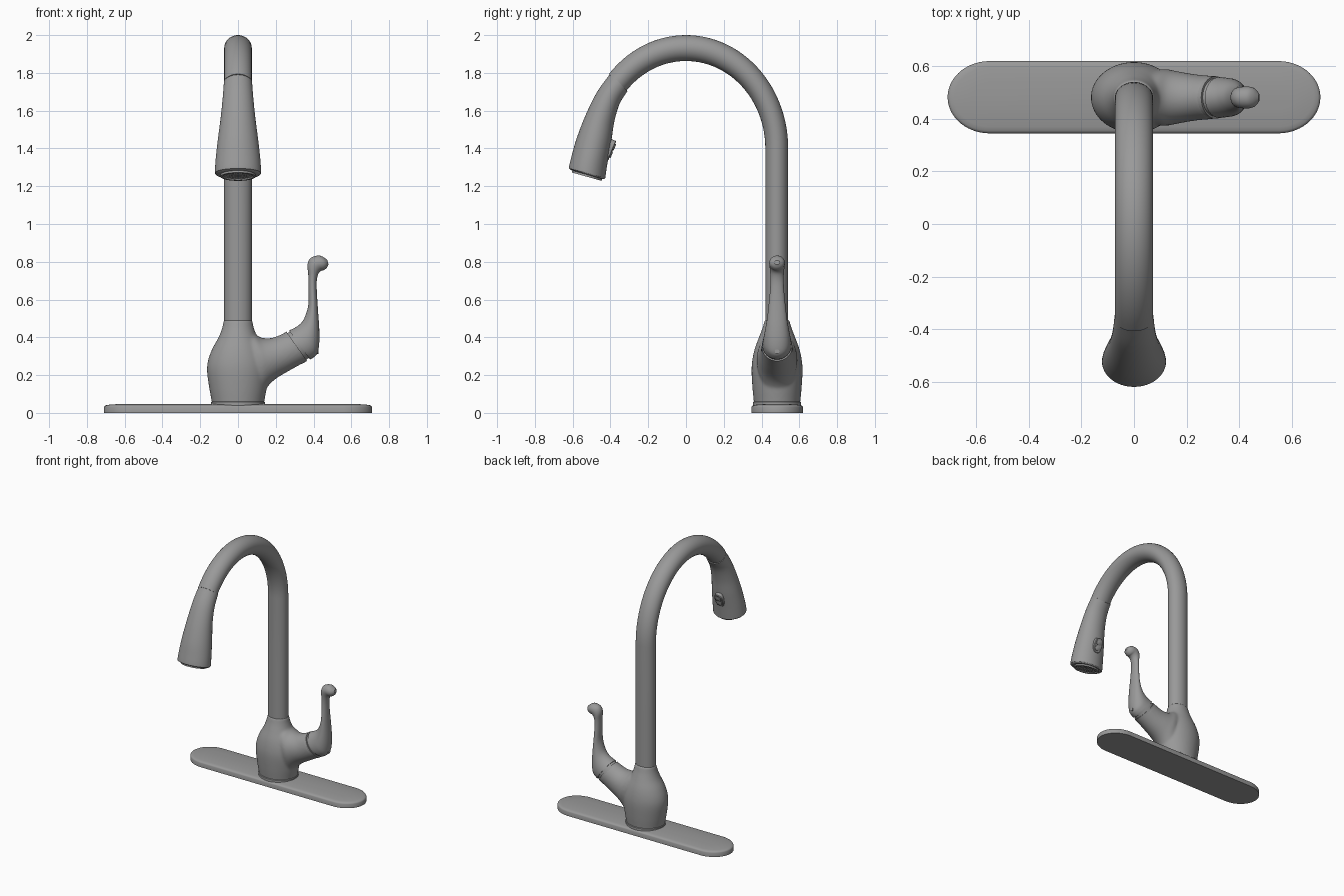
import bpy, bmesh, math
from mathutils import Vector

if "Cube" in bpy.data.objects:
    bpy.data.objects.remove(bpy.data.objects["Cube"])

YC = 0.482  # depth of the mounting axis
metal = bpy.data.materials.new("brushed_grey")
metal.diffuse_color = (0.32, 0.32, 0.32, 1)
metal.use_nodes = True
metal.node_tree.nodes["Principled BSDF"].inputs["Base Color"].default_value = metal.diffuse_color


def catmull(st, steps):
    """Smoothly interpolate a list of equal-length station tuples."""
    out = []
    for i in range(len(st) - 1):
        p0, p1, p2, p3 = st[max(i - 1, 0)], st[i], st[i + 1], st[min(i + 2, len(st) - 1)]
        for k in range(steps):
            t = k / steps
            out.append(tuple(0.5 * (2 * b + (c - a) * t + (2 * a - 5 * b + 4 * c - d) * t * t
                                    + (3 * b - a - 3 * c + d) * t ** 3)
                             for a, b, c, d in zip(p0, p1, p2, p3)))
    return out + [tuple(st[-1])]


def skin(name, rings, angle=35):
    """Skin closed rings of points, cap both ends."""
    bm = bmesh.new()
    rows = [[bm.verts.new(p) for p in r] for r in rings]
    n = len(rows[0])
    for a, b in zip(rows, rows[1:]):
        for i in range(n):
            bm.faces.new((a[i], a[(i + 1) % n], b[(i + 1) % n], b[i]))
    bm.faces.new(rows[0])
    bm.faces.new(rows[-1])
    bmesh.ops.recalc_face_normals(bm, faces=bm.faces)
    me = bpy.data.meshes.new(name)
    bm.to_mesh(me)
    bm.free()
    me.materials.append(metal)
    ob = bpy.data.objects.new(name, me)
    bpy.context.collection.objects.link(ob)
    bpy.ops.object.select_all(action='DESELECT')
    ob.select_set(True)
    bpy.context.view_layer.objects.active = ob
    bpy.ops.object.shade_smooth_by_angle(angle=math.radians(angle))
    return ob


def loft(name, stations, plane, steps=4, n=40, power=1.0):
    """Each station (a1, z1, a2, z2, w): a silhouette pair plus half-width.
    plane 'x' lies in x-z at YC, plane 'y' lies in y-z at x = 0."""
    def bend(v):
        return math.copysign(abs(v) ** power, v)
    rings = []
    for a1, z1, a2, z2, w in (catmull(stations, steps) if steps > 1 else stations):
        ring = []
        for i in range(n):
            t = 2 * math.pi * i / n
            c, s = bend(math.cos(t)), bend(math.sin(t))
            a, z = (a1 + a2) / 2 + (a1 - a2) / 2 * c, (z1 + z2) / 2 + (z1 - z2) / 2 * c
            ring.append((a, YC + w * s, z) if plane == 'x' else (w * s, a, z))
        rings.append(ring)
    return skin(name, rings)


def puck(name, c, u, nrm, layers, power=1.0, n=32):
    """Flat disc in the y-z frame; layers are (depth, half-length, half-width)."""
    st = []
    for d, r, w in layers:
        m = Vector(c) + Vector(nrm) * d
        p, q = m + Vector(u) * r, m - Vector(u) * r
        st.append((p.x, p.y, q.x, q.y, w))
    return loft(name, st, 'y', 1, n, power)


# Deck plate: rounded-end slab with softened, slightly crowned top
rings = []
for z, inset in ((0, 0), (0.03, 0), (0.036, 0.003), (0.04, 0.01), (0.043, 0.025), (0.048, 0.09)):
    ring = []
    for i in range(64):
        t = 2 * math.pi * (i + 0.5) / 64
        ring.append((math.copysign(0.55, math.cos(t)) + (0.16 - inset) * math.cos(t),
                     0.483 + (0.1375 - inset) * math.sin(t), z))
    rings.append(ring)
skin("deck_plate", rings)

# Foot ring under the body
loft("foot_ring", [(r, z, -r, z, w) for z, r, w in
                   ((0.03, 0.142, 0.128), (0.057, 0.142, 0.128), (0.06, 0.138, 0.124))], 'x', 1, 56)

# Body: vase shape blended with the side arm
body = loft("body", [(r, z, -r, z, w) for z, r, w in
                     ((0.03, 0.136, 0.12), (0.06, 0.139, 0.123), (0.13, 0.152, 0.13),
                      (0.22, 0.164, 0.135), (0.28, 0.158, 0.131), (0.34, 0.136, 0.118),
                      (0.40, 0.103, 0.096), (0.45, 0.084, 0.077), (0.495, 0.075, 0.064))], 'x', 4, 56)
arm = loft("arm", [(0.12, 0.07, 0.02, 0.46, 0.10), (0.155, 0.135, 0.08, 0.425, 0.108),
                   (0.20, 0.18, 0.125, 0.398, 0.10), (0.28, 0.228, 0.185, 0.398, 0.088),
                   (0.365, 0.275, 0.256, 0.428, 0.081)], 'x', 5)
body.select_set(True)
bpy.context.view_layer.objects.active = body
bpy.ops.object.join()
rm = body.modifiers.new("blend", 'REMESH')
rm.mode = 'VOXEL'
rm.voxel_size = 0.007
rm.use_smooth_shade = True
sm = body.modifiers.new("soften", 'SMOOTH')
sm.factor = 0.5
sm.iterations = 12

# Collar at the arm end and the recessed neck behind the handle
loft("arm_collar", [(0.335, 0.258, 0.229, 0.412, 0.081), (0.366, 0.275, 0.256, 0.43, 0.081)], 'x', 1)
loft("handle_neck", [(0.35, 0.275, 0.25, 0.415, 0.073), (0.385, 0.297, 0.285, 0.437, 0.073)], 'x', 1)

# Lever handle
loft("lever_handle", [(0.381, 0.283, 0.270, 0.437, 0.078), (0.398, 0.292, 0.290, 0.445, 0.076),
                      (0.420, 0.315, 0.320, 0.463, 0.072), (0.430, 0.37, 0.345, 0.49, 0.064),
                      (0.430, 0.45, 0.362, 0.53, 0.054), (0.423, 0.55, 0.373, 0.58, 0.045),
                      (0.417, 0.65, 0.373, 0.65, 0.037), (0.417, 0.70, 0.372, 0.73, 0.035),
                      (0.425, 0.735, 0.368, 0.785, 0.038), (0.440, 0.752, 0.385, 0.82, 0.041),
                      (0.455, 0.756, 0.425, 0.833, 0.041), (0.470, 0.768, 0.452, 0.825, 0.033),
                      (0.479, 0.785, 0.474, 0.808, 0.014)], 'x', 4, 32)

# Set screw on the handle
skin("set_screw", [[(x, YC + 0.012 * math.cos(i * math.pi / 8), 0.325 + 0.012 * math.sin(i * math.pi / 8))
                    for i in range(16)] for x in (0.40, 0.427)])

# Gooseneck spout: straight riser then elliptical arc
spout = [(0.541, z, 0.42, z, 0.073) for z in (0.47, 0.9, 1.4)]
for i in range(1, 41):
    t = math.radians(139 * i / 40)
    c, s = math.cos(t), math.sin(t)
    spout.append((0.541 * c, 1.4 + 0.6 * s, 0.42 * c, 1.4 + 0.463 * s, 0.073))
loft("spout", spout, 'y', 1, 48)

# Pull-down spray head
loft("spray_head", [(-0.400, 1.797, -0.310, 1.703, 0.0745), (-0.470, 1.70, -0.352, 1.635, 0.081),
                    (-0.530, 1.58, -0.380, 1.54, 0.092), (-0.580, 1.45, -0.395, 1.44, 0.107),
                    (-0.608, 1.35, -0.413, 1.34, 0.118), (-0.620, 1.30, -0.426, 1.255, 0.122),
                    (-0.617, 1.293, -0.428, 1.242, 0.120), (-0.608, 1.285, -0.436, 1.237, 0.113)],
     'y', 5, 48)

# Spray face: raised rim, inner disc and rings of nozzles
c, u, nrm = (-0.522, 1.262), (0.963, -0.27), (-0.27, -0.963)
puck("spray_rim", c, u, nrm, [(-0.02, 0.082, 0.092), (0.012, 0.082, 0.092), (0.012, 0.07, 0.08),
                              (0.004, 0.068, 0.078)], n=48)
for r, count in ((0.9, 24), (0.55, 14), (0.2, 6)):
    for k in range(count):
        a = 2 * math.pi * k / count
        m = Vector(c) + Vector(u) * 0.066 * r * math.cos(a)
        rings = []
        for d in (0.0, 0.011):
            q = m + Vector(nrm) * d
            rings.append([(0.075 * r * math.sin(a) + 0.004 * math.sin(j * math.pi / 3),
                           q.x + 0.004 * math.cos(j * math.pi / 3), q.y) for j in range(6)])
        skin("spray_nozzle", rings)

# Spray selector button on the back of the head
c, u, nrm = (-0.39, 1.388), (-0.381, -0.924), (0.924, -0.381)
puck("button_plate", c, u, nrm, [(-0.05, 0.055, 0.034), (-0.004, 0.055, 0.034), (0, 0.051, 0.03)], 0.75)
for s in (-1, 1):
    m = (c[0] + u[0] * 0.021 * s, c[1] + u[1] * 0.021 * s)
    puck("button_rocker", m, u, nrm, [(-0.01, 0.018, 0.022), (0.004, 0.018, 0.022),
                                      (0.006, 0.015, 0.019)], 0.6)
